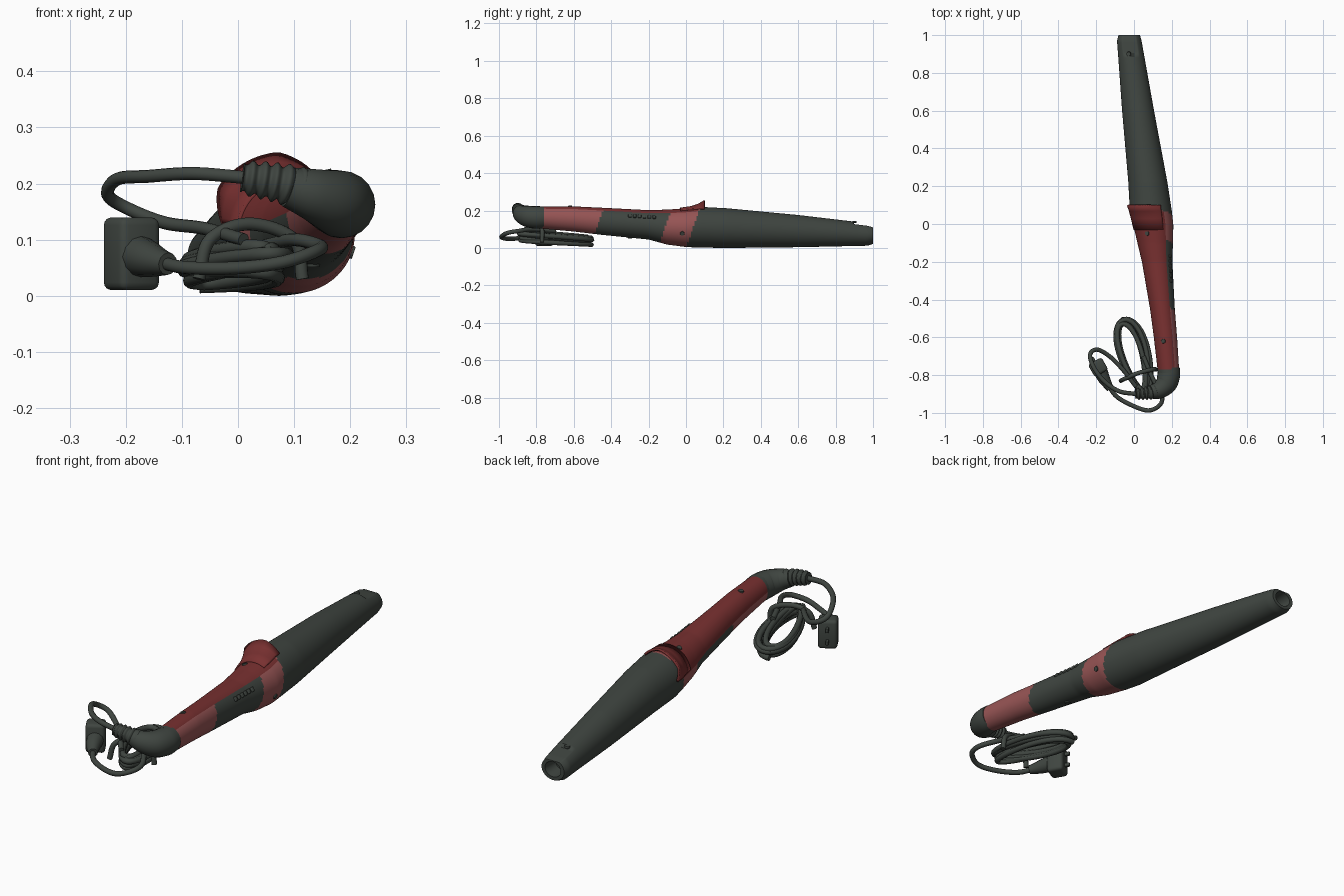
import bpy, bmesh, math, random
from mathutils import Vector, Matrix

old = bpy.data.objects.get("Cube")
if old:
    bpy.data.objects.remove(old, do_unlink=True)
random.seed(4)


def material(name, rgb):
    m = bpy.data.materials.new(name)
    m.use_nodes = True
    m.diffuse_color = (*rgb, 1)
    m.node_tree.nodes["Principled BSDF"].inputs["Base Color"].default_value = (*rgb, 1)
    return m


DARK = material("charcoal", (0.05, 0.06, 0.052))
RED = material("deep red", (0.19, 0.03, 0.03))
PINK = material("dusty rose", (0.31, 0.09, 0.09))


def finish(bm, name, mats):
    bmesh.ops.recalc_face_normals(bm, faces=bm.faces)
    me = bpy.data.meshes.new(name)
    bm.to_mesh(me)
    bm.free()
    ob = bpy.data.objects.new(name, me)
    bpy.context.collection.objects.link(ob)
    for m in mats:
        me.materials.append(m)
    smooth(ob)
    return ob


def smooth(ob):
    bpy.ops.object.select_all(action='DESELECT')
    ob.select_set(True)
    bpy.context.view_layer.objects.active = ob
    bpy.ops.object.shade_smooth_by_angle(angle=math.radians(40))


def loft(bm, rings, closed=True):
    rows = [[bm.verts.new(p) for p in ring] for ring in rings]
    n = len(rows[0])
    for a, b in zip(rows, rows[1:]):
        for i in range(n if closed else n - 1):
            j = (i + 1) % n
            bm.faces.new((a[i], a[j], b[j], b[i]))
    return rows


def lerp_table(table, t):
    for a, b in zip(table, table[1:]):
        if t <= b[0]:
            f = max(0, (t - a[0]) / (b[0] - a[0]))
            return [p + (q - p) * f for p, q in zip(a[1:], b[1:])]
    return list(table[-1][1:])


# Body outline: y, left, right, bottom, top
OUTLINE = [
    (-0.79, 0.127, 0.24, 0.105, 0.222), (-0.6, 0.105, 0.228, 0.088, 0.222),
    (-0.45, 0.085, 0.216, 0.07, 0.215), (-0.2, 0.042, 0.203, 0.045, 0.202),
    (-0.1, 0.018, 0.206, 0.018, 0.205), (0, -0.005, 0.208, 0.005, 0.212),
    (0.07, -0.022, 0.2, 0.002, 0.22), (0.22, -0.03, 0.177, 0, 0.212),
    (0.6, -0.063, 0.106, 0.004, 0.176), (0.88, -0.083, 0.056, 0.01, 0.143),
    (0.97, -0.09, 0.04, 0.012, 0.13), (1.0, -0.082, 0.032, 0.022, 0.12),
]
ROLL = math.radians(-25)


def section(y):
    l, r, b, t = lerp_table(OUTLINE, y)
    return (l + r) / 2, (b + t) / 2, (r - l) / 2, (t - b) / 2


def surface(y, angle, scale=1.0):
    """Point on the body; angle is measured from straight up towards +x."""
    x, z, w, h = section(y)
    return Vector((x + w * scale * math.sin(angle), y, z + h * scale * math.cos(angle)))


# Body shell with socket at the tip
SEG, STEPS = 96, 180
rings = []
for k in range(STEPS + 1):
    y = -0.79 + 1.79 * k / STEPS
    ring = [surface(y, math.tau * i / SEG) for i in range(SEG)]
    if y > 0.9:
        x, z, w, h = section(y)
        for p in ring:
            p.z = min(p.z, z + h * 0.8)
    rings.append(ring)
for y, s in ((1.0, 0.7), (0.93, 0.6)):
    rings.append([Vector((surface(1, math.tau * i / SEG, s).x, y,
                          surface(1, math.tau * i / SEG, s).z)) for i in range(SEG)])
bm = bmesh.new()
rows = loft(bm, rings)
bm.faces.new(rows[-1])
bm.faces.new(rows[0])
for f in bm.faces:
    c = f.calc_center_median()
    x, z, w, h = section(c.y)
    a = math.atan2((c.x - x) / w, (c.z - z) / h) - ROLL
    a = (a + math.pi) % math.tau - math.pi
    s = c.y - 0.35 * (c.z - 0.1)
    if c.y < -0.768 or c.y > 0.085:
        f.material_index = 0
    elif abs(a) < math.radians(62) and c.y < 0.07:
        f.material_index = 1
    elif s < -0.48 or -0.115 < s < 0.035:
        f.material_index = 2
finish(bm, "wand_body", (DARK, RED, PINK))

# Flared lip at the front of the red panel
LIP = [(-80, 0.02), (-55, 0.31), (-6, 0.31), (28, 0.02)]
rings = []
for y, k in ((-0.03, 0.0), (0.03, 0.1), (0.07, 0.4), (0.1, 1.0)):
    rings.append([surface(y, math.radians(d), 1.008 + k * lerp_table(LIP, d)[0])
                  for d in range(-80, 29, 4)])
bm = bmesh.new()
loft(bm, rings, closed=False)
lip = finish(bm, "panel_lip", [RED])
mod = lip.modifiers.new("thickness", 'SOLIDIFY')
mod.thickness = 0.01
mod.offset = 0


def spline(points, steps=10):
    """Smooth path through points of x, y, z, radius."""
    v = [Vector(p) for p in points]
    v = [2 * v[0] - v[1]] + v + [2 * v[-1] - v[-2]]
    out = []
    for a, b, c, d in zip(v, v[1:], v[2:], v[3:]):
        for i in range(steps):
            t = i / steps
            out.append(0.5 * (2 * b + (c - a) * t + (2 * a - 5 * b + 4 * c - d) * t * t
                              + (3 * b - a - 3 * c + d) * t ** 3))
    return out + [v[-2]]


def tube(name, path, mat, res=4):
    cu = bpy.data.curves.new(name, 'CURVE')
    cu.dimensions = '3D'
    cu.bevel_depth = 1
    cu.bevel_resolution = res
    cu.use_fill_caps = True
    sp = cu.splines.new('POLY')
    sp.points.add(len(path) - 1)
    for q, p in zip(sp.points, path):
        q.co = (p[0], p[1], p[2], 1)
        q.radius = p[3]
    ob = bpy.data.objects.new(name, cu)
    bpy.context.collection.objects.link(ob)
    cu.materials.append(mat)
    bpy.ops.object.select_all(action='DESELECT')
    ob.select_set(True)
    bpy.context.view_layer.objects.active = ob
    bpy.ops.object.convert(target='MESH')
    smooth(bpy.context.view_layer.objects.active)


# Elbow and ribbed strain relief
tube("elbow", spline([(0.184, -0.76, 0.163, 0.058), (0.184, -0.8, 0.163, 0.06),
                      (0.17, -0.845, 0.168, 0.057), (0.135, -0.878, 0.18, 0.047),
                      (0.09, -0.89, 0.194, 0.036)]), DARK, 8)
relief = spline([(0.135, -0.878, 0.182, 0.038), (0.09, -0.892, 0.197, 0.034),
                 (0.05, -0.897, 0.205, 0.031), (0.008, -0.9, 0.211, 0.027)], 20)
for i, p in enumerate(relief):
    p[3] += 0.004 * math.sin(i * math.tau / 10)
tube("strain_relief", relief, DARK, 6)

# Loose cable from the handle and cable to the plug
R = 0.0115
tube("handle_cable", spline([(*p, R) for p in (
    (0.01, -0.9, 0.211), (-0.08, -0.885, 0.218), (-0.16, -0.83, 0.213), (-0.215, -0.755, 0.208),
    (-0.232, -0.69, 0.18), (-0.195, -0.665, 0.155), (-0.13, -0.7, 0.13),
    (-0.06, -0.77, 0.12), (0.01, -0.86, 0.1))]), DARK)
tube("plug_cable", spline([(*p, R) for p in (
    (-0.14, -0.85, 0.06), (-0.09, -0.915, 0.05), (0, -0.965, 0.05), (0.08, -0.987, 0.06),
    (0.14, -0.955, 0.08), (0.145, -0.9, 0.09), (0.1, -0.82, 0.1), (0.05, -0.7, 0.09))]), DARK)

# Coiled cable bundle: flattened teardrop turns
along, across = Vector((-0.29, 0.957, 0)), Vector((0.957, 0.29, 0))
TURNS, PER = 9, 40
coil = []
for turn in range(TURNS):
    size = random.uniform(0.62, 1.0) if turn else 1.0
    nudge = random.uniform(-0.012, 0.012)
    level = 0.018 + 0.009 * ((turn * 4) % TURNS)
    coil.append((size, nudge, level))
coil.append(coil[-1])
path = []
for i in range(TURNS * PER):
    k, f = divmod(i / PER, 1)
    a, b = coil[int(k)], coil[int(k) + 1]
    size, nudge, level = (p + (q - p) * f for p, q in zip(a, b))
    t = math.tau * f
    far = math.cos(t)
    width = (0.098 * size - 0.01) * (0.9 + 0.2 * far)
    p = Vector((-0.003, -0.7, 0)) + along * (0.15 + 0.05 * size) * far * (0.9 + 0.12 * size)
    p += across * (math.sin(t) * width + nudge)
    lift = (1 - far) / 2
    path.append((p.x, p.y, 0.014 + (level - 0.014) * (0.6 + 0.65 * lift), R + 0.001))
tube("cable_coil", path, DARK, 3)

# Cable crossing over the lower end of the bundle
tube("bundle_tie", spline([(*p, R) for p in (
    (-0.07, -0.83, 0.03), (-0.05, -0.82, 0.1), (0.02, -0.79, 0.128),
    (0.1, -0.77, 0.1), (0.115, -0.77, 0.03))]), DARK)


def block(name, size, matrix, mat, bevel):
    bm = bmesh.new()
    bmesh.ops.create_cube(bm, size=1)
    bmesh.ops.scale(bm, vec=size, verts=bm.verts)
    bmesh.ops.bevel(bm, geom=bm.edges[:], offset=bevel, segments=3, profile=0.5,
                    affect='EDGES')
    bm.transform(matrix)
    finish(bm, name, [mat])


# Plug, its pins and its sleeve; local y points out of the plug face
plug = Matrix.Translation((-0.19, -0.758, 0.075)) @ Matrix.Rotation(math.radians(30), 4, 'Z')
block("plug", (0.082, 0.075, 0.13), plug, DARK, 0.014)
for dz in (-0.028, 0.028):
    block("plug_pin", (0.012, 0.03, 0.018), plug @ Matrix.Translation((0, 0.045, dz)), DARK, 0.003)
tube("plug_sleeve", spline([(-0.175, -0.785, 0.07, 0.037), (-0.158, -0.82, 0.065, 0.032),
                            (-0.14, -0.85, 0.06, 0.025), (-0.125, -0.872, 0.057, 0.02)]), DARK)


def on_surface(y, degrees):
    """Frame on the body with z along the outward normal and y along the wand."""
    a = math.radians(degrees)
    out = Vector((math.sin(a), 0, math.cos(a)))
    side = Vector((0, 1, 0)).cross(out)
    m = Matrix((side, (0, 1, 0), out)).transposed().to_4x4()
    m.translation = surface(y, a)
    return m


# Raised switch ridges on the grip
for i in range(6):
    block("grip_ridge", (0.02, 0.018, 0.012), on_surface(-0.3 + i * 0.026, 58), DARK, 0.004)

# Screws
for y, deg in ((-0.05, -22), (-0.62, -12), (-0.02, 108), (-0.3, 180), (0.9, -10)):
    bm = bmesh.new()
    bmesh.ops.create_cone(bm, cap_ends=True, segments=20, radius1=0.013, radius2=0.011, depth=0.008)
    bm.transform(on_surface(y, deg))
    finish(bm, "screw", [DARK])
